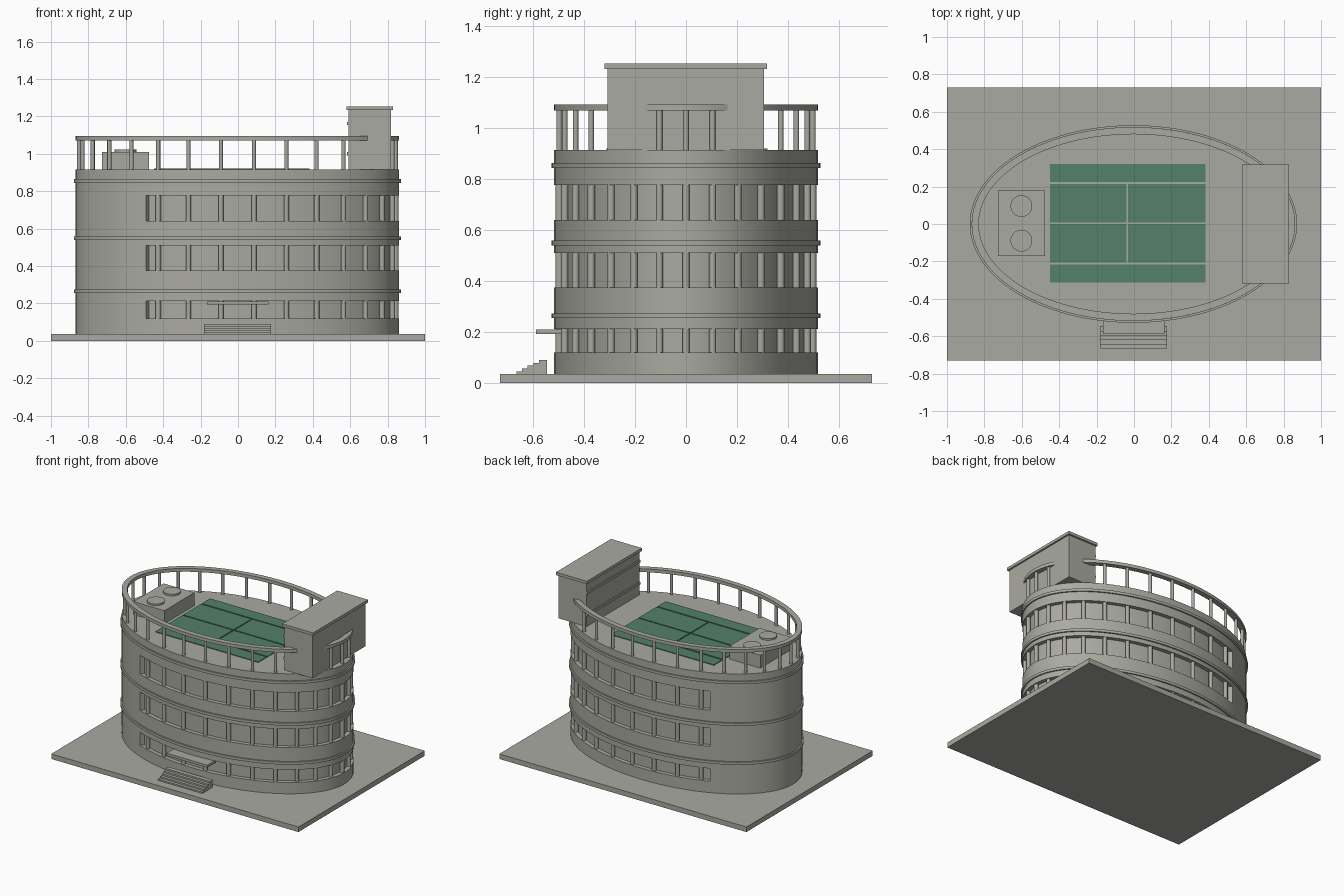
import bpy, bmesh, math

if "Cube" in bpy.data.objects:
    bpy.data.objects.remove(bpy.data.objects["Cube"])

A, B, CX = 0.865, 0.518, -0.003      # oval plan half sizes and centre
ROOF = 0.915
STEP = 12                            # degrees between posts
OPEN = 124.5                         # glazed arc runs from -OPEN to +OPEN


def material(name, rgb):
    m = bpy.data.materials.new(name)
    m.diffuse_color = (*rgb, 1)
    m.use_nodes = True
    m.node_tree.nodes["Principled BSDF"].inputs["Base Color"].default_value = m.diffuse_color
    return m


STONE = material("warm_grey", (0.40, 0.40, 0.36))
GREEN = material("court_green", (0.087, 0.22, 0.14))


def finish(bm, name, mat, smooth=False):
    bmesh.ops.recalc_face_normals(bm, faces=bm.faces)
    me = bpy.data.meshes.new(name)
    bm.to_mesh(me)
    bm.free()
    ob = bpy.data.objects.new(name, me)
    bpy.context.collection.objects.link(ob)
    me.materials.append(mat)
    if smooth:
        bpy.ops.object.select_all(action='DESELECT')
        bpy.context.view_layer.objects.active = ob
        ob.select_set(True)
        bpy.ops.object.shade_smooth_by_angle(angle=math.radians(30))
    return ob


def box(name, x, y, z, mat=STONE):
    bm = bmesh.new()
    bmesh.ops.create_cube(bm, size=1)
    for v in bm.verts:
        v.co = [r[0] + (c + 0.5) * (r[1] - r[0]) for c, r in zip(v.co, (x, y, z))]
    return finish(bm, name, mat)


def oval_point(deg, inset):
    t = math.radians(deg)
    return CX + (A - inset) * math.cos(t), (B - inset) * math.sin(t)


def oval_disc(name, inset, z0, z1, n=120):
    bm = bmesh.new()
    vs = [bm.verts.new((*oval_point(360 * i / n, inset), z0)) for i in range(n)]
    face = bm.faces.new(vs)
    top = bmesh.ops.extrude_face_region(bm, geom=[face])["geom"]
    for v in top:
        if isinstance(v, bmesh.types.BMVert):
            v.co.z = z1
    if not any(f.is_valid and all(abs(v.co.z - z0) < 1e-6 for v in f.verts) for f in bm.faces):
        bm.faces.new(vs)
    return finish(bm, name, STONE, True)


def oval_band(name, outer, inner, z0, z1, a0=0, a1=360):
    """Rectangular section swept along the oval; a full turn closes itself."""
    full = a1 - a0 >= 360
    n = max(4, round((a1 - a0) / 3))
    bm = bmesh.new()
    rows = []
    for i in range(n if full else n + 1):
        d = a0 + (a1 - a0) * i / n
        rows.append([bm.verts.new((*oval_point(d, r), z)) for r, z in
                     ((outer, z0), (outer, z1), (inner, z1), (inner, z0))])
    for i in range(n):
        p, q = rows[i], rows[(i + 1) % len(rows)]
        for k in range(4):
            bm.faces.new((p[k], q[k], q[(k + 1) % 4], p[(k + 1) % 4]))
    if not full:
        bm.faces.new(rows[0])
        bm.faces.new(rows[-1])
    return finish(bm, name, STONE, True)


def cylinders(name, places, radius, z0, z1, seg=16):
    bm = bmesh.new()
    for x, y in places:
        made = bmesh.ops.create_cone(bm, cap_ends=True, segments=seg, radius1=radius,
                                     radius2=radius, depth=z1 - z0)
        bmesh.ops.translate(bm, verts=made["verts"], vec=(x, y, (z0 + z1) / 2))
    return finish(bm, name, STONE, True)


# Ground slab
box("base_slab", (-1, 1), (-0.73, 0.73), (0, 0.037))

# Oval building: recessed core, solid west wall and spandrels between windows
oval_disc("window_core", 0.03, 0.03, ROOF)
oval_band("west_wall", 0, 0.04, 0.037, ROOF, OPEN, 360 - OPEN)
windows = [(0.12, 0.213), (0.375, 0.51), (0.64, 0.778)]
levels = [0.037] + [z for w in windows for z in w] + [ROOF]
for i in range(0, len(levels), 2):
    oval_band(f"spandrel_{i // 2}", 0, 0.04, levels[i], levels[i + 1], -OPEN, OPEN)

# Window posts
posts = [oval_point(d, 0.018) for d in range(-120, 121, STEP)]
for i, (z0, z1) in enumerate(windows):
    cylinders(f"window_posts_{i}", posts, 0.014, z0, z1)

# Trim mouldings
for i, z in enumerate((0.255, 0.54, 0.845)):
    oval_band(f"trim_{i}", -0.01, 0.01, z, z + 0.019)

# Roof pergola ring on posts
oval_band("roof_ring", 0, 0.038, 1.07, 1.094)
cylinders("ring_posts", [oval_point(d, 0.018) for d in range(0, 360, STEP)], 0.011, ROOF - 0.01, 1.075)

# Stair tower overhanging the east end
box("tower", (0.59, 0.818), (-0.308, 0.305), (ROOF, 1.235))
box("tower_cap", (0.58, 0.83), (-0.319, 0.318), (1.233, 1.254))
for i, z in enumerate((0.992, 1.153)):
    box(f"tower_strip_{i}", (0.583, 0.595), (-0.308, 0.305), (z, z + 0.018))

# Roof plant box with two round vents
box("plant_box", (-0.727, -0.477), (-0.17, 0.178), (ROOF - 0.01, 1.01))
cylinders("plant_vents", [(-0.602, 0.096), (-0.602, -0.089)], 0.058, 1.0, 1.022, 32)

# Sports court plates separated by line gaps
court = [((-0.45, 0.383), (0.224, 0.32)), ((-0.45, 0.383), (-0.312, -0.216))]
for x in ((-0.45, -0.041), (-0.033, 0.383)):
    court += [(x, (0.008, 0.214)), (x, (-0.206, -0.001))]
for i, (x, y) in enumerate(court):
    box(f"court_panel_{i}", x, y, (ROOF - 0.003, ROOF + 0.005), GREEN)

# Entrance canopy and steps
box("entrance_canopy", (-0.167, 0.163), (-0.588, -0.49), (0.193, 0.211))
for i in range(5):
    box(f"entrance_step_{i}", (-0.182, 0.177), (-0.665 + 0.022 * i, -0.545),
        (0.03 + 0.011 * i, 0.047 + 0.011 * i))
